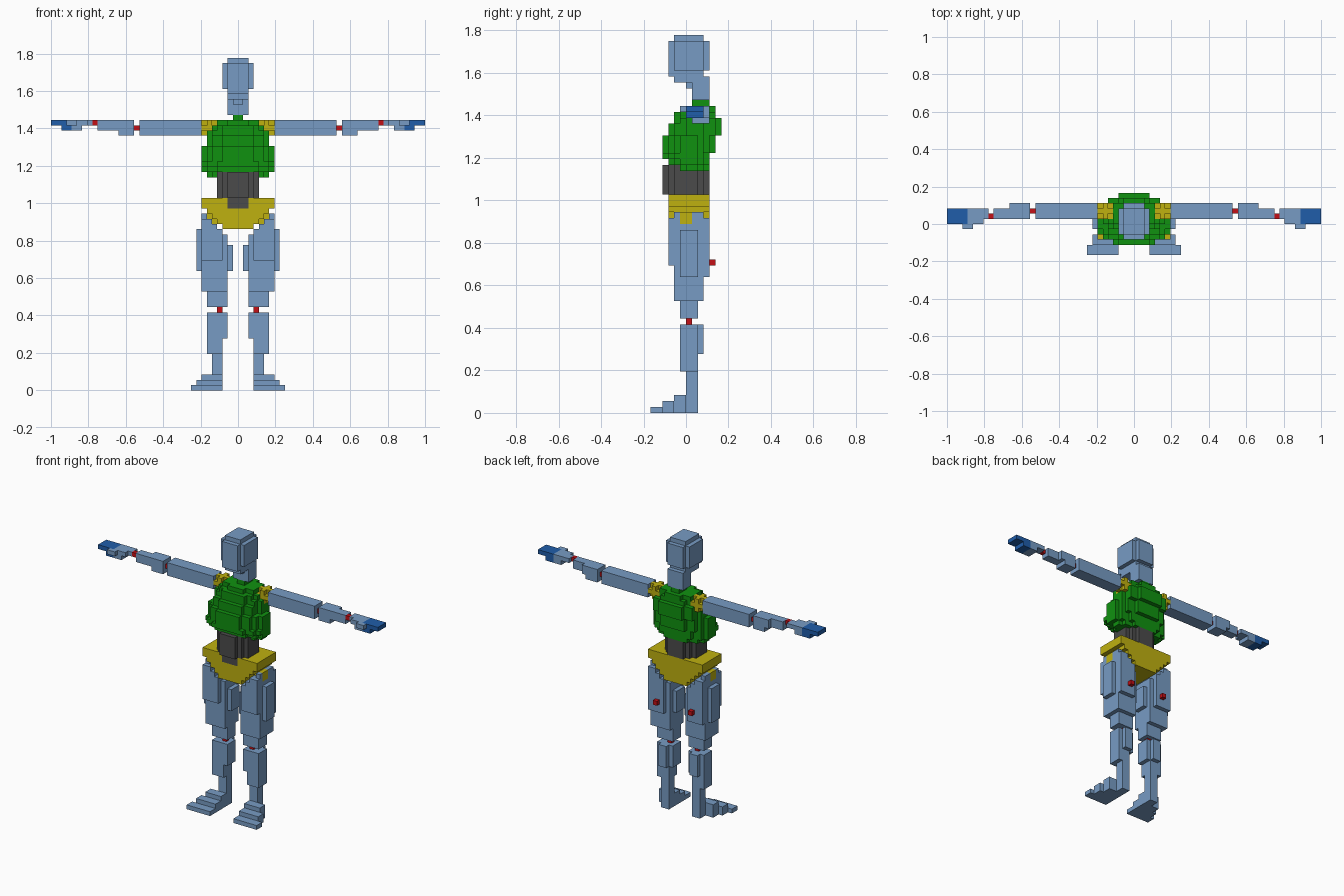
import bpy, bmesh, math

cube = bpy.data.objects.get("Cube")
if cube:
    bpy.data.objects.remove(cube, do_unlink=True)

U = 1 / 36          # edge of one block
taken = set()       # cells already used, so parts never overlap


def material(name, rgb):
    m = bpy.data.materials.new(name)
    m.use_nodes = True
    m.diffuse_color = (*rgb, 1)
    bsdf = next(n for n in m.node_tree.nodes if n.type == 'BSDF_PRINCIPLED')
    bsdf.inputs["Base Color"].default_value = (*rgb, 1)
    return m


SKIN = material("steel_blue", (0.185, 0.33, 0.55))
GREEN = material("green", (0.005, 0.285, 0.005))
YELLOW = material("yellow", (0.52, 0.44, 0.005))
BLACK = material("charcoal", (0.07, 0.07, 0.07))
BLUE = material("deep_blue", (0.014, 0.11, 0.40))
RED = material("red", (0.55, 0.005, 0.008))


def box(x0, x1, y0, y1, z0, z1):
    return {(x, y, z) for x in range(x0, x1) for y in range(y0, y1) for z in range(z0, z1)}


def boxes(*args):
    return set().union(*(box(*a) for a in args))


def disc(z, hx, y0, y1):
    """One layer of blocks filling an ellipse."""
    cy, hy = (y0 + y1) / 2, (y1 - y0) / 2
    return {c for c in box(-hx, hx, y0, y1, z, z + 1)
            if ((c[0] + .5) / hx) ** 2 + ((c[1] + .5 - cy) / hy) ** 2 <= 1.03}


def part(name, cells, mat):
    """Make a mesh from the outer faces of a set of blocks."""
    cells = cells - taken
    taken.update(cells)
    bm = bmesh.new()
    verts = {}

    def vert(p):
        if p not in verts:
            verts[p] = bm.verts.new([v * U for v in p])
        return verts[p]

    for c in sorted(cells):
        for axis in range(3):
            for side in (0, 1):
                n = list(c)
                n[axis] += 2 * side - 1
                if tuple(n) in cells:
                    continue
                a, b = (axis + 1) % 3, (axis + 2) % 3
                corners = [(0, 0), (1, 0), (1, 1), (0, 1)]
                loop = []
                for da, db in corners if side else corners[::-1]:
                    p = list(c)
                    p[axis] += side
                    p[a] += da
                    p[b] += db
                    loop.append(vert(tuple(p)))
                bm.faces.new(loop)
    bmesh.ops.dissolve_limit(bm, angle_limit=math.radians(1), verts=bm.verts[:], edges=bm.edges[:])
    me = bpy.data.meshes.new(name)
    bm.to_mesh(me)
    bm.free()
    me.materials.append(mat)
    ob = bpy.data.objects.new(name, me)
    bpy.context.scene.collection.objects.link(ob)


def pair(name, cells, mat):
    """Left part and its mirrored right part."""
    part("left_" + name, cells, mat)
    part("right_" + name, {(-x - 1, y, z) for x, y, z in cells}, mat)


# Head, jaw and neck
part("head", boxes((-3, 3, -2, 3, 58, 63), (-2, 2, -3, 4, 58, 63), (-2, 2, -2, 3, 57, 64),
                   (-2, 2, -3, 0, 57, 58)), SKIN)
part("jaw", boxes((-2, 2, -2, 1, 56, 57), (-1, 1, 0, 1, 55, 56)), SKIN)
part("neck", box(-2, 2, 1, 4, 53, 57), SKIN)

# Shoulder balls: a small cube without its corners
pair("shoulder", {c for c in box(4, 7, 1, 4, 49, 52)
                  if abs(c[0] - 5) + abs(c[1] - 2) + abs(c[2] - 50) < 3}, YELLOW)

# Rounded chest: z, half width, front, back
chest = [(52, 1, 1, 4), (51, 4, -1, 5), (50, 5, -2, 5), (49, 6, -2, 6), (48, 6, -3, 6),
         (47, 6, -3, 6), (46, 7, -4, 5), (45, 7, -4, 5), (44, 7, -4, 5), (43, 7, -4, 4),
         (42, 7, -3, 4), (41, 6, -2, 4)]
part("chest", set().union(*(disc(*row) for row in chest)), GREEN)

# Belly, with a lobe sunk into the pelvis
belly = set().union(*(disc(z, 4, -4, 4) for z in range(37, 41)))
part("belly", belly | disc(41, 4, -4, 4) | box(-2, 2, -3, 3, 35, 37) | box(-2, 2, -3, 0, 41, 43), BLACK)

# Pelvis: stepped bowl narrowing downwards
part("pelvis", boxes((-7, 7, -3, 4, 35, 37),
                     *[(-w, w, -3, 4, 28 + w, 29 + w) for w in range(3, 7)]), YELLOW)
pair("hip_joint", box(4, 7, -1, 1, 32, 34), YELLOW)

# Thigh, its inner top edge stepping along the pelvis
thigh = boxes((2, 7, -2, 3, 19, 34), (2, 6, -1, 2, 16, 19), (3, 7, -3, -2, 25, 33),
              (3, 7, 3, 4, 23, 33), (7, 8, -1, 2, 23, 31), (1, 2, -1, 2, 23, 28))
pair("thigh", {c for c in thigh if c[0] >= c[2] - 27}, SKIN)
pair("thigh_pin", box(4, 5, 4, 5, 25, 26), RED)
pair("knee_pin", box(3, 4, 0, 1, 15, 16), RED)

# Shin and stepped foot
pair("shin", boxes((2, 6, -1, 2, 10, 15), (3, 5, 2, 3, 10, 15),
                   (3, 6, -1, 2, 7, 10), (3, 5, 0, 2, 3, 7)), SKIN)
pair("foot", boxes((3, 5, 0, 2, 0, 3), (3, 7, -2, 0, 0, 3),
                   (3, 8, -4, -2, 0, 2), (3, 9, -6, -4, 0, 1)), SKIN)

# Arm, wrist and hand
pair("upper_arm", box(7, 19, 1, 4, 49, 52), SKIN)
pair("elbow_pin", box(19, 20, 2, 3, 50, 51), RED)
pair("forearm", boxes((20, 23, 1, 4, 49, 52), (23, 24, 1, 4, 50, 52), (24, 27, 1, 3, 50, 52)), SKIN)
pair("wrist_pin", box(27, 28, 1, 2, 51, 52), RED)
pair("palm", boxes((28, 30, 1, 3, 51, 52), (29, 32, 0, 3, 51, 52), (30, 32, 0, 3, 50, 51)), SKIN)
pair("thumb", box(31, 33, -1, 0, 51, 52), SKIN)
pair("fingers", boxes((32, 36, 0, 3, 51, 52), (32, 34, 0, 3, 50, 51)), BLUE)
